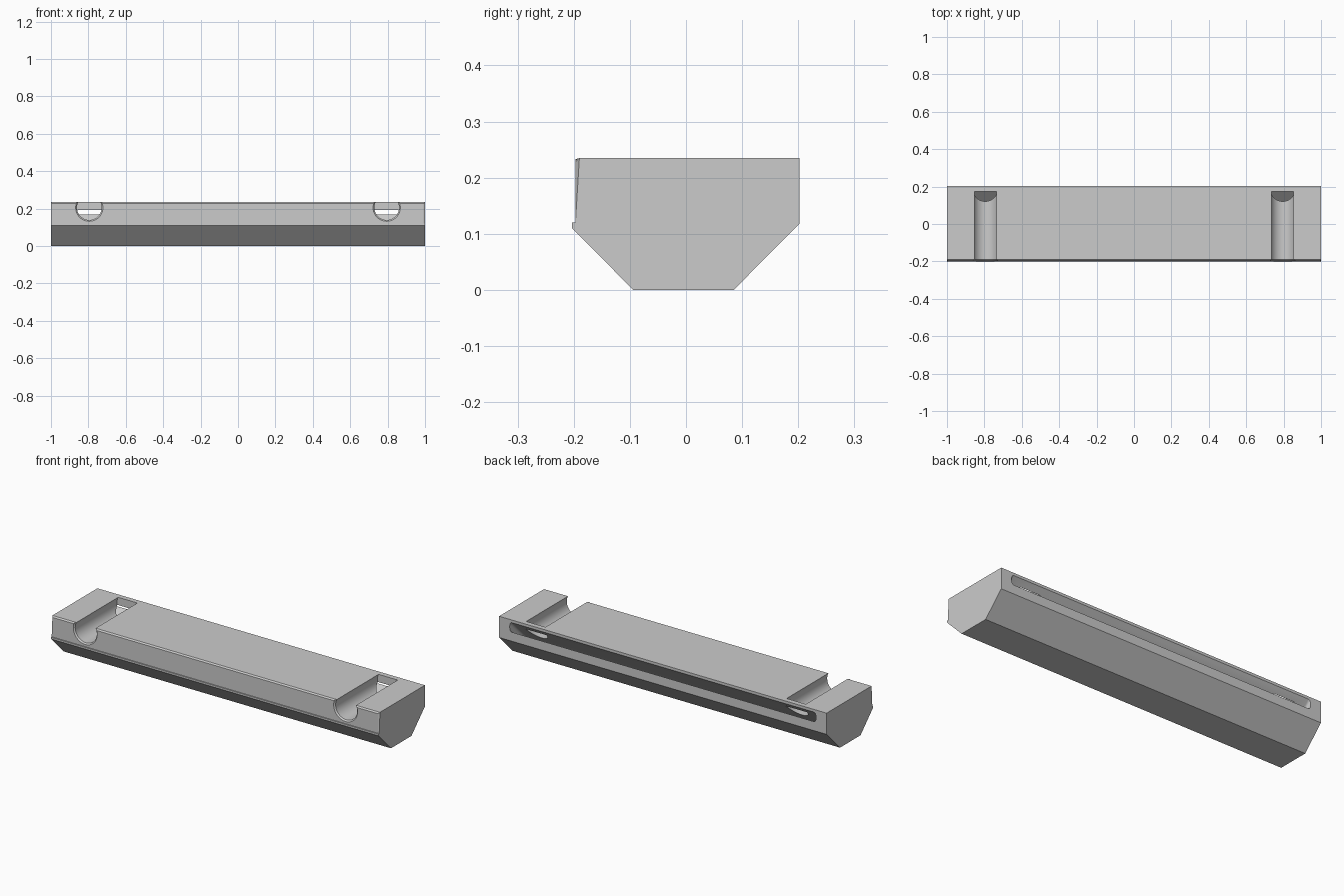
import bpy, bmesh, math
from mathutils import Matrix, Vector

cube = bpy.data.objects.get("Cube")
if cube:
    bpy.data.objects.remove(cube, do_unlink=True)

grey = bpy.data.materials.new("light grey")
grey.use_nodes = True
colour = (0.6, 0.6, 0.6, 1)
grey.diffuse_color = colour
for node in grey.node_tree.nodes:
    if node.type == 'BSDF_PRINCIPLED':
        node.inputs["Base Color"].default_value = colour

FRONT, BACK, TOP, LEDGE = -0.197, 0.202, 0.235, 0.12
CHAMFER = 0.007


def make_object(name, bm):
    bmesh.ops.recalc_face_normals(bm, faces=bm.faces)
    mesh = bpy.data.meshes.new(name)
    bm.to_mesh(mesh)
    bm.free()
    obj = bpy.data.objects.new(name, mesh)
    bpy.context.scene.collection.objects.link(obj)
    mesh.materials.append(grey)
    return obj


# Long bar: side profile (y, z) swept along x
profile = [(-0.094, 0), (0.085, 0), (BACK, 0.118), (BACK, TOP), (FRONT, TOP),
           (FRONT, LEDGE), (-0.203, LEDGE), (-0.203, 0.11)]
bm = bmesh.new()
end = bm.faces.new([bm.verts.new((-1, y, z)) for y, z in profile])
swept = bmesh.ops.extrude_face_region(bm, geom=[end])["geom"]
bmesh.ops.translate(bm, vec=(2, 0, 0),
                    verts=[v for v in swept if isinstance(v, bmesh.types.BMVert)])
bar = make_object("holder_bar", bm)

cutters = []

# Round grooves open to the front and top
for side, x in (("left", 0.795), ("right", -0.795)):
    start, stop = -0.3, 0.174
    bm = bmesh.new()
    place = (Matrix.Translation((x, (start + stop) / 2, 0.205))
             @ Matrix.Rotation(math.pi / 2, 4, 'X'))
    bmesh.ops.create_cone(bm, cap_ends=True, segments=48, radius1=0.066,
                          radius2=0.066, depth=stop - start, matrix=place)
    cutters.append(make_object(side + "_groove_cutter", bm))

# Slanted slot sloping down into the back, with rounded corners
bm = bmesh.new()
bmesh.ops.create_cube(bm, size=1, matrix=Matrix.Diagonal((1.87, 0.311, 0.037, 1)))
long_edges = [e for e in bm.edges
              if abs((e.verts[0].co - e.verts[1].co).normalized().y) > 0.9]
bmesh.ops.bevel(bm, geom=long_edges, offset=0.014, segments=5, profile=0.5,
                affect='EDGES')
bm.transform(Matrix.Translation((0, 0.19, 0.182)) @ Matrix.Rotation(math.pi / 4, 4, 'X'))
cutters.append(make_object("slot_cutter", bm))

for cutter in cutters:
    cutter.hide_render = True
    mod = bar.modifiers.new(cutter.name, 'BOOLEAN')
    mod.operation = 'DIFFERENCE'
    mod.solver = 'EXACT'
    mod.object = cutter

# Bake the cuts, then drop the cutters
bpy.context.view_layer.update()
cut_mesh = bpy.data.meshes.new_from_object(
    bar.evaluated_get(bpy.context.evaluated_depsgraph_get()))
bar.modifiers.clear()
bar.data = cut_mesh
for cutter in cutters:
    bpy.data.objects.remove(cutter, do_unlink=True)

# Chamfer the rim of the front face, including the groove mouths
bm = bmesh.new()
bm.from_mesh(cut_mesh)
bmesh.ops.remove_doubles(bm, verts=bm.verts, dist=0.00001)


def on_front(face):
    return face.normal.y < -0.99 and abs(face.calc_center_median().y - FRONT) < 0.001


rim = [e for e in bm.edges
       if sum(on_front(f) for f in e.link_faces) == 1
       and max(v.co.z for v in e.verts) > LEDGE + 0.005]
bmesh.ops.bevel(bm, geom=rim, offset=CHAMFER, segments=1, affect='EDGES',
                clamp_overlap=False)
bm.to_mesh(cut_mesh)
bm.free()

# Smooth grooves, crisp edges
bpy.ops.object.select_all(action='DESELECT')
bar.select_set(True)
bpy.context.view_layer.objects.active = bar
bpy.ops.object.shade_smooth_by_angle(angle=math.radians(25))
